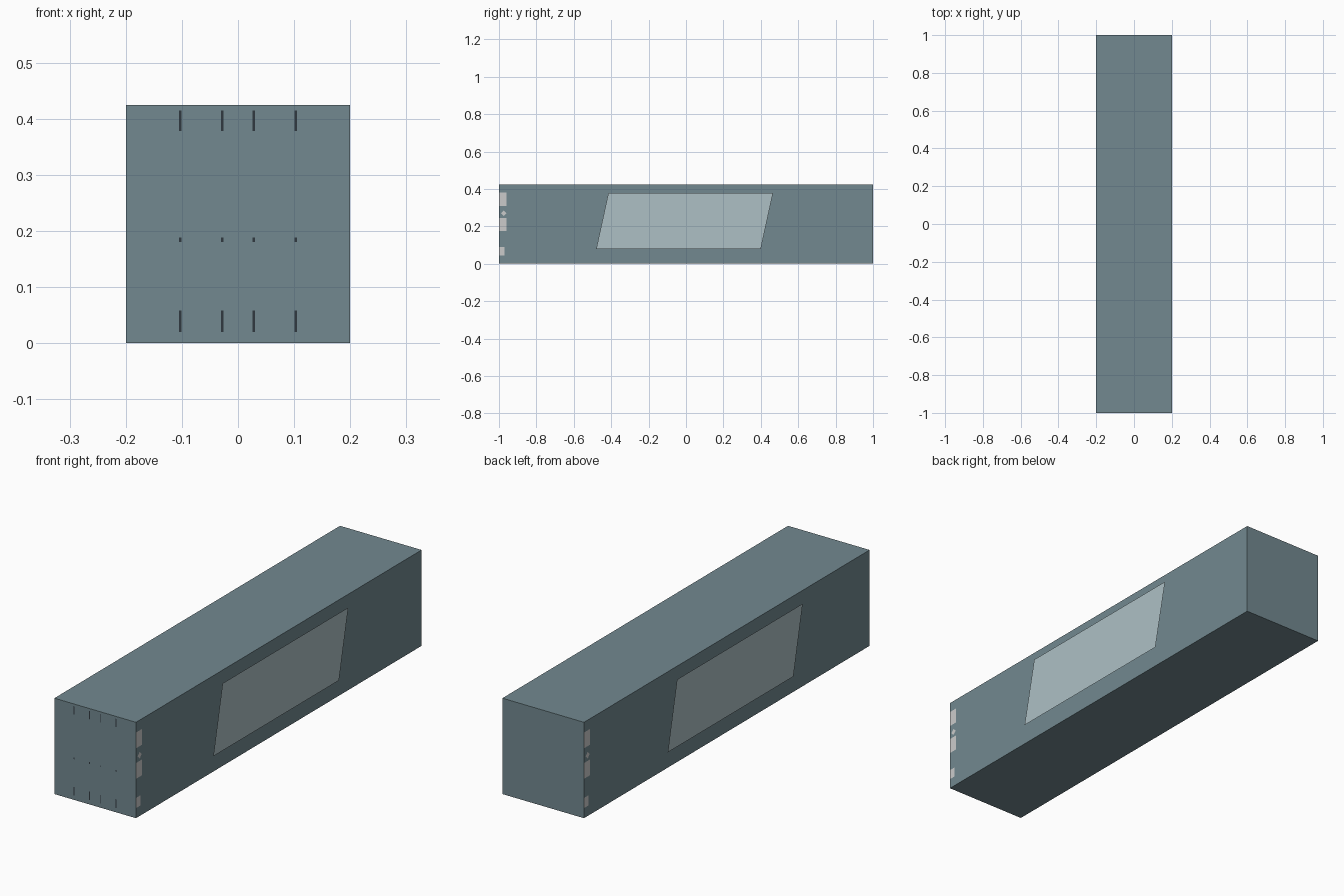
import bpy

if "Cube" in bpy.data.objects:
    bpy.data.objects.remove(bpy.data.objects["Cube"])

def material(name, rgb):
    m = bpy.data.materials.new(name)
    m.diffuse_color = (*rgb, 1)
    m.use_nodes = True
    m.node_tree.nodes["Principled BSDF"].inputs["Base Color"].default_value = m.diffuse_color
    return m

BODY = material("slate", (0.17, 0.25, 0.28))
PANE = material("pale_glass", (0.42, 0.53, 0.56))
PALE = material("pale_grey", (0.65, 0.65, 0.65))
DARK = material("dark", (0.03, 0.04, 0.05))

def mesh(name, verts, faces, mat):
    me = bpy.data.meshes.new(name)
    me.from_pydata(verts, [], faces)
    me.materials.append(mat)
    ob = bpy.data.objects.new(name, me)
    bpy.context.collection.objects.link(ob)
    return ob

def side_sheet(name, side, x, outline, mat):
    """Flat sheet on one long side; outline is (distance along side, z) seen from outside."""
    verts = [(side * x, side * s, z) for s, z in outline]
    return mesh(name, verts, [range(len(verts))], mat)

def rect(s0, s1, z0, z1):
    return [(s0, z0), (s1, z0), (s1, z1), (s0, z1)]

# Long box body
W, L, H = 0.2, 1.0, 0.425
bpy.ops.mesh.primitive_cube_add(size=1, location=(0, 0, H / 2))
body = bpy.context.object
body.name = "body"
body.scale = (2 * W, 2 * L, H)
body.data.materials.append(BODY)

# Slanted window sheets standing just off both long sides
for label, side, start in (("right", 1, -0.48), ("left", -1, -0.435)):
    end = start + 0.88
    side_sheet(label + "_window", side, W + 0.015,
               [(start, 0.08), (end, 0.08), (end + 0.065, 0.378), (start + 0.065, 0.378)], PANE)
    # Pale end markers near the corner
    for z0, z1, depth in ((0.31, 0.38, 0.04), (0.175, 0.245, 0.04), (0.045, 0.09, 0.03)):
        side_sheet(label + "_end_marker", side, W + 0.0006, rect(-L, -L + depth, z0, z1), PALE)
    side_sheet(label + "_diamond_marker", side, W + 0.0006,
               [(-0.99, 0.27), (-0.975, 0.255), (-0.96, 0.27), (-0.975, 0.285)], PALE)

# Small dark slots on the front end
for x in (-0.103, -0.028, 0.028, 0.103):
    for z0, z1 in ((0.02, 0.058), (0.378, 0.415), (0.18, 0.188)):
        verts = [(x + s, -L - 0.0006, z) for s, z in rect(-0.002, 0.002, z0, z1)]
        mesh("front_slot", verts, [(0, 1, 2, 3)], DARK)
